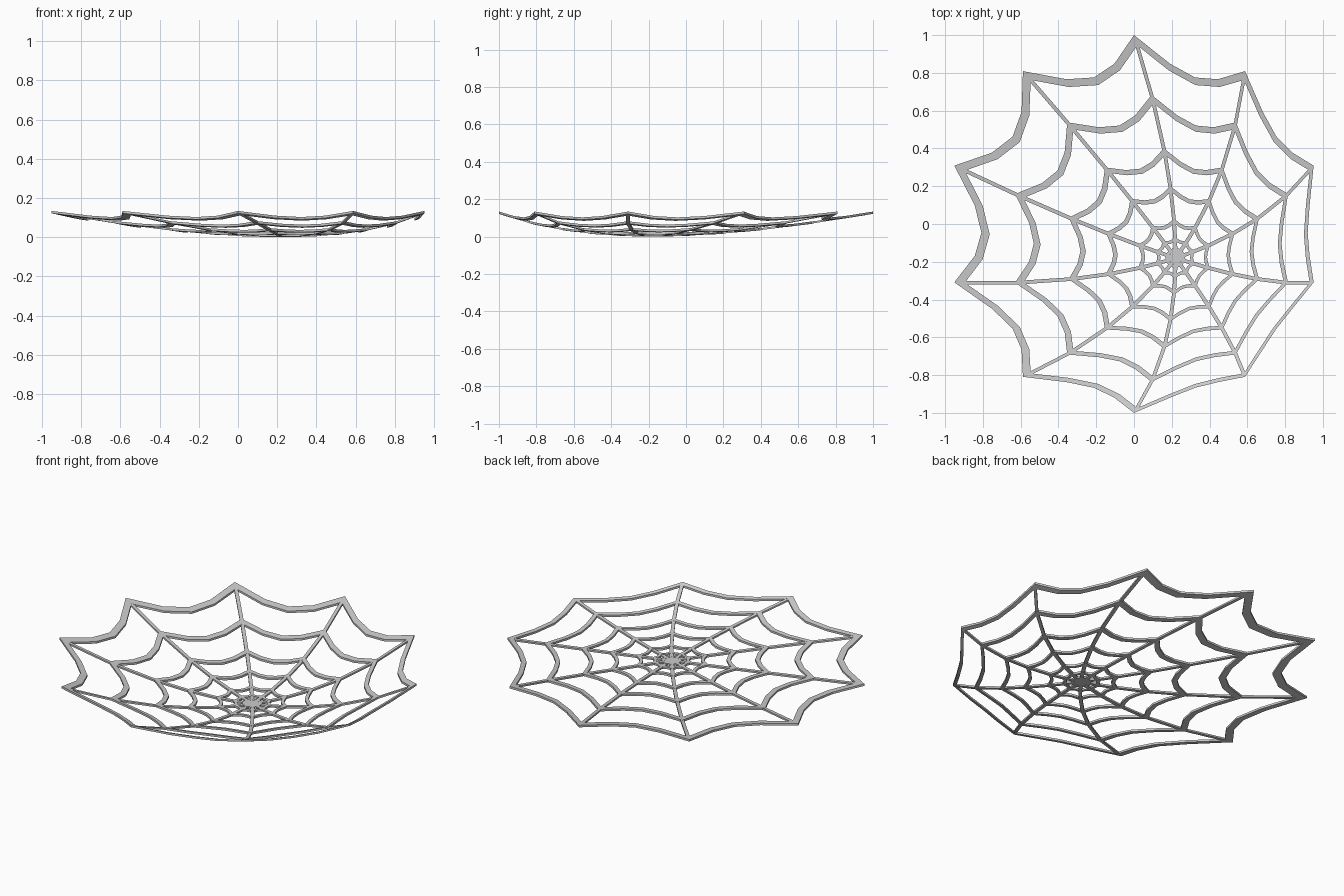
import bpy
import bmesh
from math import sin, cos, radians
from mathutils import Vector

cube = bpy.data.objects.get("Cube")
if cube:
    bpy.data.objects.remove(cube, do_unlink=True)

SPOKES = 10
STEP = 360 / SPOKES
HUB = Vector((0.22, -0.18))          # off-centre middle of the web
RINGS = [0.98, 0.742, 0.515, 0.345, 0.19, 0.1, 0.05]
SAG = [1.0, 0.9, 0.865, 0.9]         # ring radius between two spokes
THICK = 0.006                        # half height of a ring
SECTION = [(1, -1), (1, 1), (-1, 1), (-1, -1)]

silk = bpy.data.materials.new("light grey silk")
silk.use_nodes = True
silk.diffuse_color = (0.6, 0.6, 0.6, 1)
silk.node_tree.nodes["Principled BSDF"].inputs["Base Color"].default_value = (0.6, 0.6, 0.6, 1)


def polar(radius, degrees):
    a = radians(degrees)
    return Vector((radius * cos(a), radius * sin(a)))


def warp(p, height):
    """Shift the middle of the web to the hub and dish it into a bowl."""
    s = p.length_squared
    q = p + HUB * (1 - s)
    return Vector((q.x, q.y, THICK + 0.122 * s + height))


def thread(name, path, half_width, half_height, closed):
    """Sweep a flat strip section along a flat path, then warp it."""
    bm = bmesh.new()
    n = len(path)
    loops = []
    for i, p in enumerate(path):
        before = path[i - 1] if closed or i > 0 else p
        after = path[(i + 1) % n] if closed or i < n - 1 else p
        d1, d2 = (p - before).normalized(), (after - p).normalized()
        tangent = (d1 + d2).normalized()
        side = Vector((tangent.y, -tangent.x))
        mitre = max(tangent.dot(d2), tangent.dot(d1), 0.6)
        loops.append([bm.verts.new(warp(p + side * half_width / mitre * u, half_height * v))
                      for u, v in SECTION])
    for i in range(n if closed else n - 1):
        a, b = loops[i], loops[(i + 1) % n]
        for k in range(len(SECTION)):
            m = (k + 1) % len(SECTION)
            bm.faces.new((a[k], a[m], b[m], b[k]))
    if not closed:
        bm.faces.new(loops[0])
        bm.faces.new(loops[-1])
    bmesh.ops.recalc_face_normals(bm, faces=bm.faces)
    mesh = bpy.data.meshes.new(name)
    bm.to_mesh(mesh)
    bm.free()
    mesh.materials.append(silk)
    obj = bpy.data.objects.new(name, mesh)
    bpy.context.collection.objects.link(obj)


# Scalloped rings, wider towards the rim
for number, radius in enumerate(RINGS):
    path = [polar(radius * sag, 90 + STEP * (i + j / len(SAG)))
            for i in range(SPOKES) for j, sag in enumerate(SAG)]
    thread(f"ring_{number + 1}", path, 0.0075 + 0.0085 * radius, THICK, True)

# Spokes from the hub to the rim tips
for i in range(SPOKES):
    path = [polar(r, 90 + STEP * i) for r in [0.0] + RINGS[::-1]]
    thread(f"spoke_{i + 1}", path, 0.01, THICK * 0.85, False)
